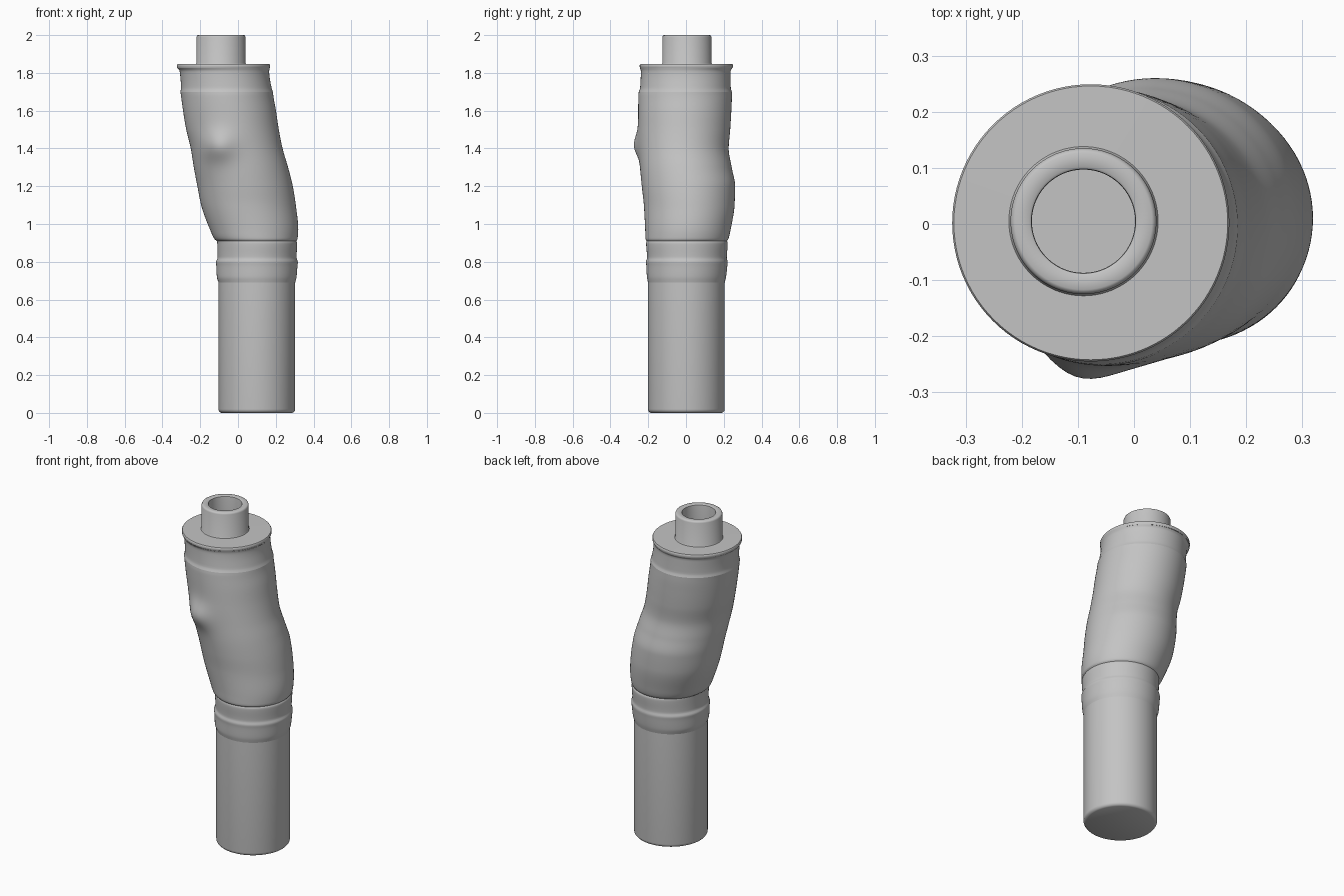
import bpy, bmesh, math
from mathutils import Vector

SIDES = 96

cube = bpy.data.objects.get("Cube")
if cube:
    bpy.data.objects.remove(cube, do_unlink=True)

grey = bpy.data.materials.new("plain grey")
grey.use_nodes = True
COLOUR = (0.55, 0.55, 0.55, 1)
grey.diffuse_color = COLOUR
grey.node_tree.nodes["Principled BSDF"].inputs["Base Color"].default_value = COLOUR


def slopes(zs, values):
    """Tangents of a curve that never overshoots its key values."""
    steps = [(b - a) / (v - u) for a, b, u, v in zip(values, values[1:], zs, zs[1:])]
    inner = [2 * a * b / (a + b) if a * b > 0 else 0 for a, b in zip(steps, steps[1:])]
    return [steps[0]] + inner + [steps[-1]]


def smooth_rows(rows, step=0.012):
    """Refine rows of (z, left, right, front, back) into a smooth outline."""
    columns = list(zip(*rows))
    zs = columns[0]
    tangents = [slopes(zs, column) for column in columns]
    result = []
    for i in range(len(rows) - 1):
        h = zs[i + 1] - zs[i]
        count = max(3, math.ceil(h / step))
        for k in range(count):
            t = k / count
            row = [zs[i] + t * h]
            for column, tangent in zip(columns[1:], tangents[1:]):
                a, b = column[i], column[i + 1]
                blend = t * t * (3 - 2 * t)
                pull = t * (1 - t) * h * ((1 - t) * tangent[i] - t * tangent[i + 1])
                row.append(a + (b - a) * blend + pull)
            result.append(row)
    return result + [rows[-1]]


def round_rows(profile, x, y):
    """Rows for a round part from (z, radius) pairs."""
    return [(z, x - r, x + r, y - r, y + r) for z, r in profile]


def loft(name, rows, cap_start=False, cap_end=False, bump=None):
    """Skin elliptical rings; each quadrant follows the four side extents."""
    bm = bmesh.new()
    rings = []
    for z, left, right, front, back in rows:
        cx, cy = (left + right) / 2, (front + back) / 2
        rx, ry = (right - left) / 2, (back - front) / 2
        ring = []
        for i in range(SIDES):
            a = math.tau * i / SIDES
            point = Vector((cx + rx * math.cos(a), cy + ry * math.sin(a), z))
            if bump and point.y < 0:
                point.y -= bump(point)
            ring.append(bm.verts.new(point))
        rings.append(ring)
    for low, high in zip(rings, rings[1:]):
        for i in range(SIDES):
            j = (i + 1) % SIDES
            bm.faces.new((low[i], low[j], high[j], high[i]))
    if cap_start:
        bm.faces.new(rings[0][::-1])
    if cap_end:
        bm.faces.new(rings[-1])
    mesh = bpy.data.meshes.new(name)
    bm.to_mesh(mesh)
    bm.free()
    mesh.materials.append(grey)
    obj = bpy.data.objects.new(name, mesh)
    bpy.context.collection.objects.link(obj)
    bpy.ops.object.select_all(action="DESELECT")
    obj.select_set(True)
    bpy.context.view_layer.objects.active = obj
    bpy.ops.object.shade_smooth_by_angle(angle=math.radians(40))
    return obj


def knob(point):
    """Soft swelling on the front of the limb."""
    dx, dz = (point.x + 0.11) / 0.075, (point.z - 1.41) / 0.065
    return 0.042 * math.exp(-(dx * dx + dz * dz) / 1.4)


# Straight lower pipe with a rounded foot
loft("lower_pipe", round_rows(
    [(0, 0.188), (0.004, 0.196), (0.012, 0.202), (0.02, 0.203), (0.69, 0.203)],
    0.1, 0.002), cap_start=True)

# Ridged cuff above the pipe
loft("cuff", smooth_rows([
    (0.69, -0.103, 0.303, -0.201, 0.205),
    (0.72, -0.112, 0.310, -0.207, 0.212),
    (0.78, -0.115, 0.315, -0.210, 0.219),
    (0.80, -0.117, 0.317, -0.212, 0.221),
    (0.82, -0.108, 0.310, -0.206, 0.216),
    (0.90, -0.110, 0.313, -0.211, 0.221),
    (0.91, -0.111, 0.308, -0.208, 0.217)], 0.01))

# Leaning limb with a swelling at the back and a knob at the front
loft("limb", smooth_rows([
    (0.91, -0.111, 0.308, -0.208, 0.217),
    (0.92, -0.124, 0.315, -0.214, 0.224),
    (0.97, -0.148, 0.319, -0.216, 0.236),
    (1.1, -0.195, 0.306, -0.223, 0.257),
    (1.2, -0.215, 0.290, -0.234, 0.260),
    (1.3, -0.234, 0.265, -0.243, 0.242),
    (1.4, -0.250, 0.236, -0.248, 0.226),
    (1.5, -0.274, 0.216, -0.252, 0.234),
    (1.6, -0.291, 0.201, -0.253, 0.240),
    (1.68, -0.302, 0.187, -0.252, 0.243),
    (1.70, -0.305, 0.185, -0.250, 0.243)]), bump=knob)

# Collar under the flange
loft("collar", smooth_rows([
    (1.70, -0.305, 0.185, -0.250, 0.243),
    (1.72, -0.302, 0.178, -0.243, 0.237),
    (1.81, -0.309, 0.165, -0.239, 0.236),
    (1.825, -0.321, 0.168, -0.244, 0.245)]))

# Flange rim and its flat top, running in to the spout
rim = round_rows([(1.825, 0.2445), (1.832, 0.247), (1.842, 0.247), (1.846, 0.244)],
                 -0.077, 0.002)
loft("flange", rim + round_rows([(1.847, 0.133)], -0.09, 0.005))

# Hollow spout
loft("spout", round_rows([
    (1.847, 0.133), (1.852, 0.13), (1.99, 0.13), (1.997, 0.127), (2, 0.122),
    (2, 0.097), (1.997, 0.093), (1.99, 0.092), (1.86, 0.092)],
    -0.09, 0.005), cap_end=True)
